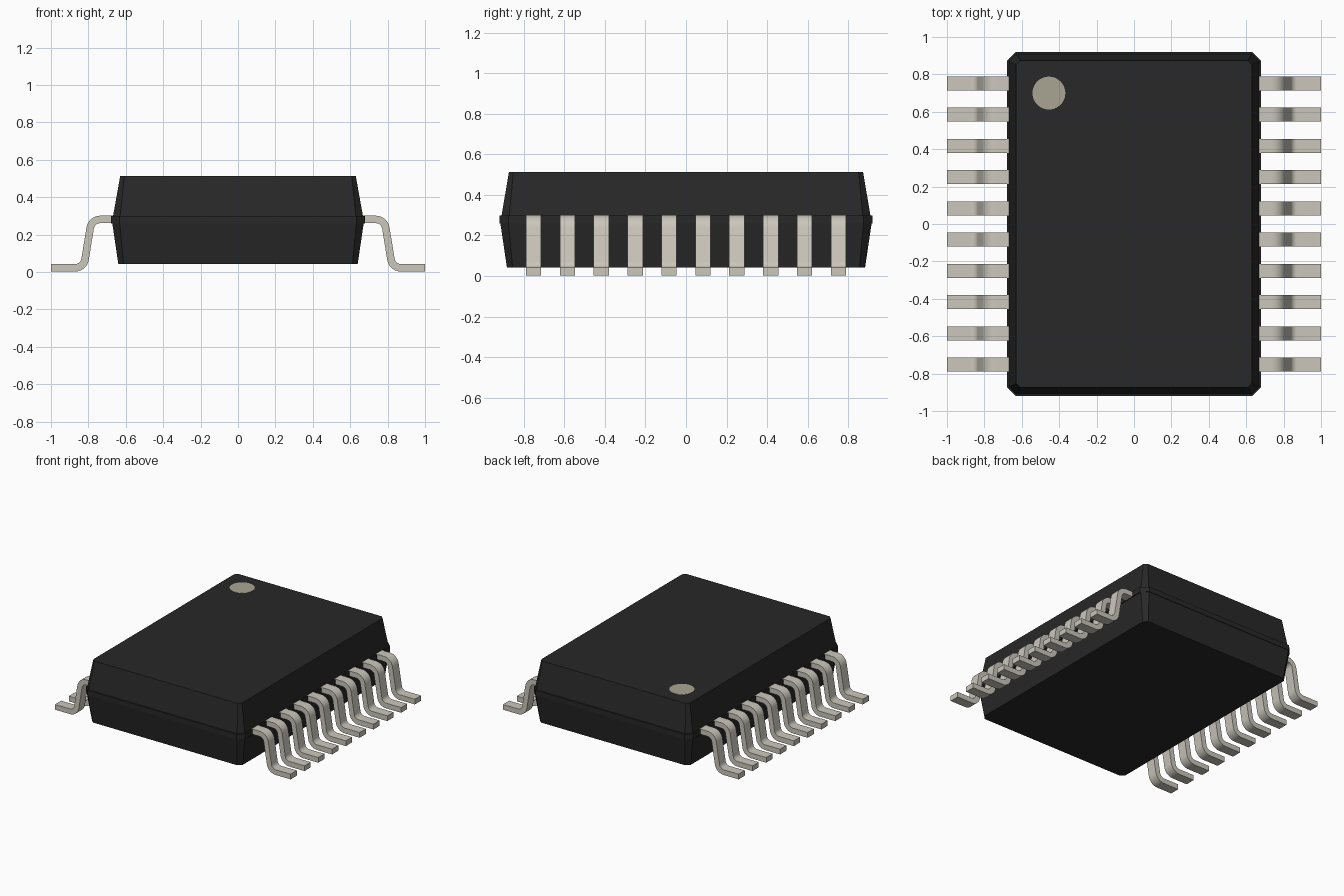
import bpy, bmesh, math
from mathutils import Vector

old = bpy.data.objects.get("Cube")
if old:
    bpy.data.objects.remove(old, do_unlink=True)


def material(name, rgb):
    m = bpy.data.materials.new(name)
    m.use_nodes = True
    m.diffuse_color = (*rgb, 1)
    m.node_tree.nodes["Principled BSDF"].inputs["Base Color"].default_value = (*rgb, 1)
    return m


black = material("black_plastic", (0.021, 0.021, 0.021))
metal = material("tinned_metal", (0.60, 0.57, 0.50))
mark = material("marker_grey", (0.40, 0.375, 0.29))


def finish(bm, name, mat):
    bmesh.ops.recalc_face_normals(bm, faces=bm.faces)
    me = bpy.data.meshes.new(name)
    bm.to_mesh(me)
    bm.free()
    me.materials.append(mat)
    ob = bpy.data.objects.new(name, me)
    bpy.context.collection.objects.link(ob)
    return ob


def loft(bm, rings):
    """Skin a list of equal-length point rings and cap both ends."""
    vs = [[bm.verts.new(p) for p in ring] for ring in rings]
    n = len(vs[0])
    for a, b in zip(vs, vs[1:]):
        for i in range(n):
            j = (i + 1) % n
            bm.faces.new((a[i], a[j], b[j], b[i]))
    bm.faces.new(vs[0][::-1])
    bm.faces.new(vs[-1])


def chamfered_rect(z, hx, hy, c):
    return [(hx, -hy + c, z), (hx, hy - c, z), (hx - c, hy, z), (-hx + c, hy, z),
            (-hx, hy - c, z), (-hx, -hy + c, z), (-hx + c, -hy, z), (hx - c, -hy, z)]


# Moulded body: tapered halves around a slightly proud belt
bm = bmesh.new()
loft(bm, [chamfered_rect(*lv) for lv in (
    (0.043, 0.640, 0.884, 0.028),
    (0.260, 0.672, 0.916, 0.040),
    (0.260, 0.678, 0.920, 0.045),
    (0.299, 0.678, 0.920, 0.045),
    (0.299, 0.668, 0.910, 0.038),
    (0.512, 0.630, 0.874, 0.022))])
finish(bm, "body", black)

# Round pin-one marker on the top
bm = bmesh.new()
bmesh.ops.create_cone(bm, cap_ends=True, segments=40, radius1=0.088, radius2=0.088, depth=0.004)
bmesh.ops.translate(bm, verts=bm.verts, vec=(-0.455, 0.70, 0.512))
finish(bm, "pin_one_marker", mark)


# Gull-wing lead: centre line with rounded bends, as (point, heading) pairs
def rounded_path(pts, r, steps=8):
    pts = [Vector(p) for p in pts]
    heads = [math.atan2((b - a).y, (b - a).x) for a, b in zip(pts, pts[1:])]
    out = [(pts[0], heads[0])]
    for p, h0, h1 in zip(pts[1:], heads, heads[1:]):
        turn = h1 - h0
        side = math.copysign(r, turn)
        start = p - Vector((math.cos(h0), math.sin(h0))) * r * math.tan(abs(turn) / 2)
        centre = start + Vector((-math.sin(h0), math.cos(h0))) * side
        for k in range(steps + 1):
            h = h0 + turn * k / steps
            out.append((centre + Vector((math.sin(h), -math.cos(h))) * side, h))
    return out + [(pts[-1], heads[-1])]


T, W = 0.040, 0.075          # lead thickness and width
path = rounded_path([(0.64, 0.281), (0.783, 0.281), (0.825, 0.022), (1.0, 0.022)], 0.055)
rings = []
for p, h in path:
    n = Vector((-math.sin(h), math.cos(h))) * T / 2
    a, b = p + n, p - n
    rings.append([(a.x, -W / 2, a.y), (a.x, W / 2, a.y), (b.x, W / 2, b.y), (b.x, -W / 2, b.y)])

bm = bmesh.new()
loft(bm, rings)
first = finish(bm, "lead_left_1", metal)
bpy.ops.object.select_all(action='DESELECT')
first.select_set(True)
bpy.context.view_layer.objects.active = first
bpy.ops.object.shade_smooth_by_angle(angle=math.radians(35))

# Ten leads along each side, right side turned half a circle
for side, turn in (("left", 0), ("right", math.pi)):
    for i in range(10):
        name = f"lead_{side}_{i + 1}"
        ob = first
        if name != first.name:
            ob = bpy.data.objects.new(name, first.data)
            bpy.context.collection.objects.link(ob)
        ob.location.y = (i - 4.5) * 0.1672
        ob.rotation_euler.z = turn
